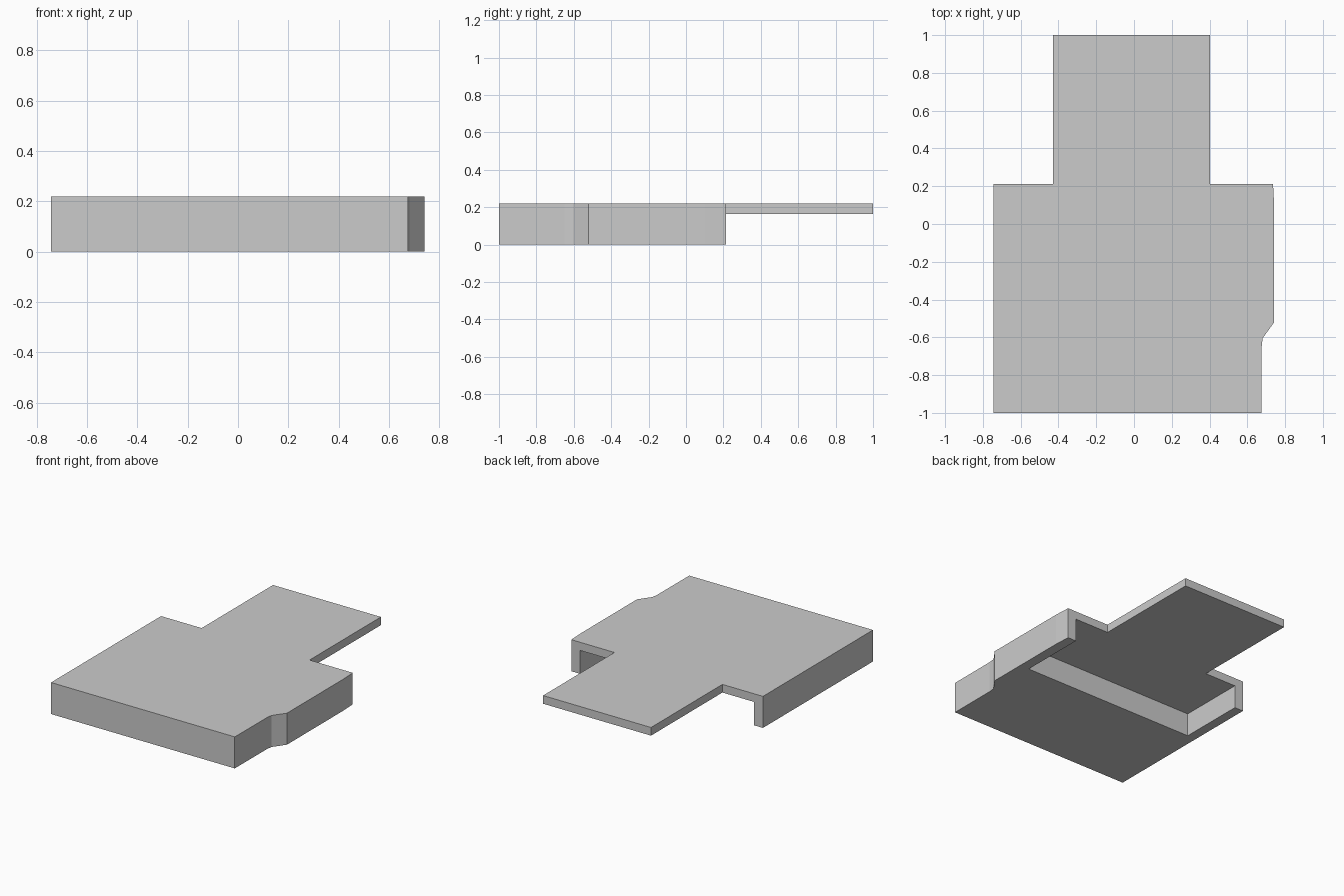
import bpy, bmesh

if "Cube" in bpy.data.objects:
    bpy.data.objects.remove(bpy.data.objects["Cube"])

TOP, UNDER = 0.22, 0.163   # plate top and underside heights
BACK = 0.213               # rear edge of the wide body


def prism(name, outline, z0, z1):
    """Closed solid from a plan outline (counter-clockwise)."""
    bm = bmesh.new()
    face = bm.faces.new([bm.verts.new((x, y, z0)) for x, y in outline])
    up = bmesh.ops.extrude_face_region(bm, geom=[face], use_keep_orig=True)
    moved = [g for g in up["geom"] if isinstance(g, bmesh.types.BMVert)]
    bmesh.ops.translate(bm, verts=moved, vec=(0, 0, z1 - z0))
    bmesh.ops.recalc_face_normals(bm, faces=bm.faces)
    mesh = bpy.data.meshes.new(name)
    bm.to_mesh(mesh)
    bm.free()
    obj = bpy.data.objects.new(name, mesh)
    bpy.context.collection.objects.link(obj)
    return obj


# wide body with stepped right side, and a narrower tongue at the rear
outline = [(-0.743, -1), (0.675, -1), (0.676, -0.65), (0.681, -0.605),
           (0.742, -0.52), (0.742, 0.10), (0.736, BACK), (0.403, BACK),
           (0.403, 1), (-0.43, 1), (-0.43, BACK), (-0.743, BACK)]
body = prism("stepped_plate", outline, 0, TOP)

# underside recess, open to the rear, leaving two thin side walls
recess = prism("recess_cutter", [(-0.675, -0.263), (0.67, -0.263),
                                 (0.67, 1.2), (-0.675, 1.2)], -0.1, UNDER)
recess.hide_render = True

cut = body.modifiers.new("underside_recess", "BOOLEAN")
cut.operation = "DIFFERENCE"
cut.solver = "EXACT"
cut.object = recess
bpy.context.view_layer.objects.active = body
bpy.ops.object.modifier_apply(modifier=cut.name)
bpy.data.objects.remove(recess)
